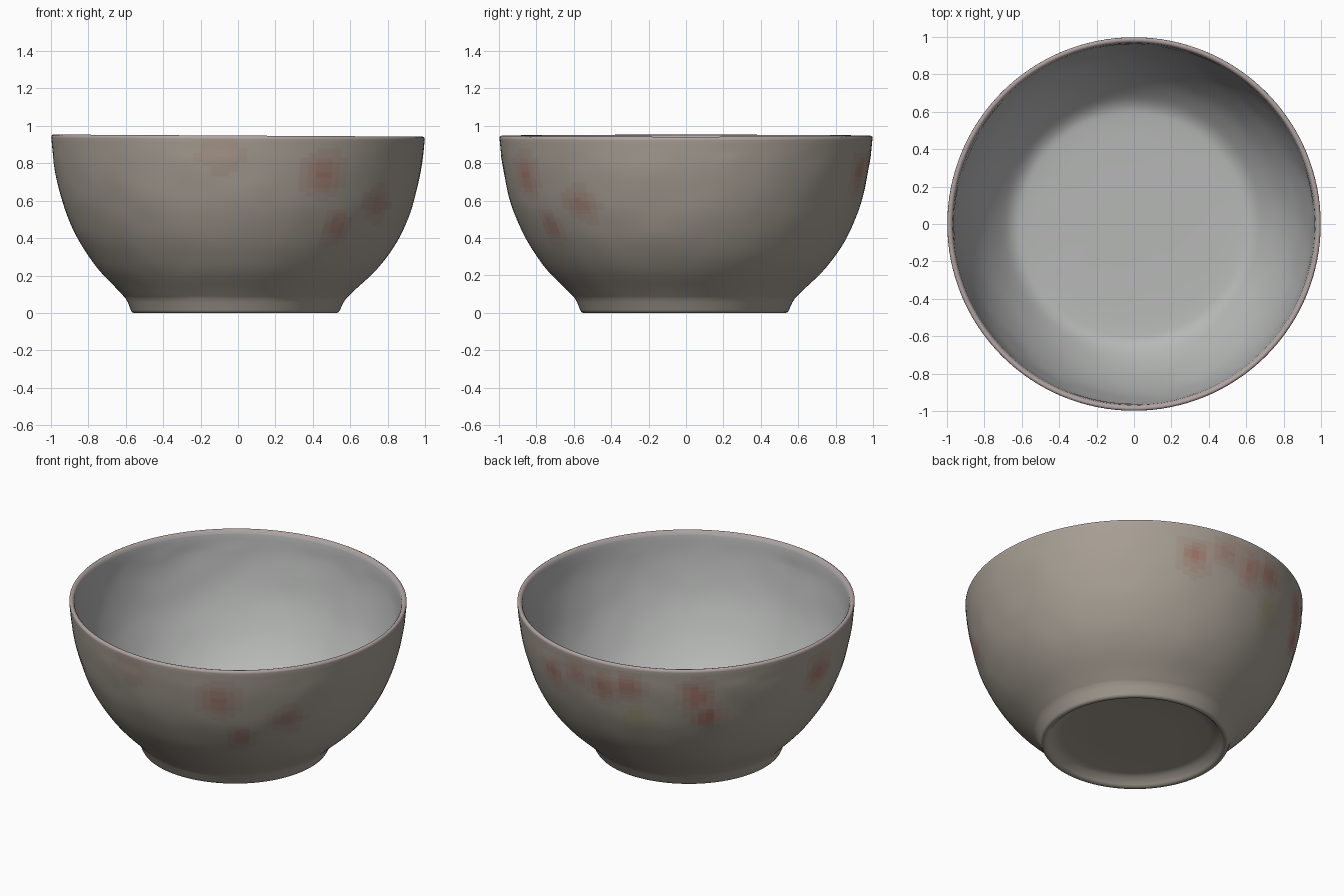
import bpy, bmesh, math
from mathutils import Vector, noise

if "Cube" in bpy.data.objects:
    bpy.data.objects.remove(bpy.data.objects["Cube"])

SEG = 128


def smooth_curve(points, steps):
    """Catmull-Rom curve through (radius, height) points."""
    p = [Vector(q) for q in points]
    p = [2 * p[0] - p[1]] + p + [2 * p[-1] - p[-2]]
    out = []
    for i in range(1, len(p) - 2):
        a, b, c, d = p[i - 1:i + 3]
        for s in range(steps):
            t = s / steps
            out.append(0.5 * (2 * b + (c - a) * t + (2 * a - 5 * b + 4 * c - d) * t ** 2
                              + (3 * b - a - 3 * c + d) * t ** 3))
    return out + [p[-2]]


def material(name, rgb):
    m = bpy.data.materials.new(name)
    m.diffuse_color = (*rgb, 1)
    m.use_nodes = True
    m.node_tree.nodes["Principled BSDF"].inputs["Base Color"].default_value = m.diffuse_color
    return m


def mix(a, b, t):
    return tuple(x + (y - x) * t for x, y in zip(a, b))


# Glaze colours: outside, inside, rim, then stepped tints of the painted flowers
outer = (0.38, 0.34, 0.29)
red, olive = (0.36, 0.16, 0.12), (0.33, 0.30, 0.14)
STEPS = 5
mats = [material("outer_glaze", outer), material("inner_glaze", (0.47, 0.48, 0.47)),
        material("rim_glaze", (0.44, 0.37, 0.36))]
for name, col in (("red_flower", red), ("olive_leaf", olive)):
    mats += [material(f"{name}_{k}", mix(outer, col, k / STEPS)) for k in range(1, STEPS + 1)]

# Flower patches: azimuth in degrees, height, size, strength, tint index
patches = [(-62, .74, .10, .8, 0), (-54, .46, .07, .7, 0), (-37, .58, .09, .6, 0),
           (72, .74, .09, .8, 0), (84, .82, .08, .7, 0), (95, .78, .09, .8, 0),
           (105, .80, .08, .8, 0), (128, .76, .09, .9, 0), (133, .62, .07, 1.0, 0),
           (178, .75, .10, .8, 0), (-95, .84, .12, .25, 0), (107, .60, .08, .7, 1)]


def paint(co):
    """Material index for a point on the outside wall."""
    az = math.atan2(co.y, co.x)
    best, idx = 0, 0
    for deg, z, size, strength, tint in patches:
        da = (az - math.radians(deg) + math.pi) % (2 * math.pi) - math.pi
        d = math.hypot(da * 0.95, co.z - z) / size
        d += 0.35 * noise.noise(co * 9)
        level = round(STEPS * strength * math.exp(-d * d))
        if level > best:
            best, idx = level, 2 + tint * STEPS + level
    return idx


# Cross-section: foot recess, foot ring, outside wall, rim, inside wall, floor
foot = [Vector(q) for q in [(0, .055), (.25, .055), (.44, .053), (.49, .045), (.515, .012),
                            (.525, .003), (.54, .0), (.552, .004), (.558, .015), (.575, .055)]]
wall = smooth_curve([(.59, .08), (.635, .125), (.745, .235), (.835, .36), (.90, .49),
                     (.945, .62), (.98, .78), (.997, .93)], 6)
rim = [Vector(q) for q in [(.996, .942), (.987, .947), (.976, .945), (.968, .935)]]
inside = smooth_curve([(.965, .92), (.95, .78), (.915, .62), (.865, .48), (.79, .34),
                       (.71, .235), (.64, .175), (.56, .158), (.40, .152), (.20, .15), (0, .15)], 5)
profile = foot + wall + rim + inside
wall_end = len(foot) + len(wall) - 1
rim_end = wall_end + len(rim)

# Revolve the cross-section with a slight hand-made wobble
bm = bmesh.new()
rows = []
for i, (r, z) in enumerate(profile):
    row = []
    for j in range(1 if r < 1e-6 else SEG):
        a = 2 * math.pi * j / SEG
        co = Vector((r * math.cos(a), r * math.sin(a), z))
        if len(foot) < i < wall_end - 3 or rim_end + 3 < i < len(profile) - 6:
            co *= 1 + 0.005 * noise.noise(co * 6)
        low = max(0, 1 - z / 0.3)
        co.x -= 0.015 * low
        co.y -= 0.008 * low
        co.z -= 0.006 * co.x * z
        row.append(bm.verts.new(co))
    rows.append(row)

for i in range(len(rows) - 1):
    lo, hi = rows[i], rows[i + 1]
    for j in range(SEG):
        k = (j + 1) % SEG
        if len(lo) == 1:
            f = bm.faces.new((lo[0], hi[k], hi[j]))
        elif len(hi) == 1:
            f = bm.faces.new((lo[j], lo[k], hi[0]))
        else:
            f = bm.faces.new((lo[j], lo[k], hi[k], hi[j]))
        f.smooth = True
        if i >= rim_end:
            f.material_index = 1
        elif i >= wall_end:
            f.material_index = 2
        elif i >= len(foot):
            f.material_index = paint(f.calc_center_median())
bmesh.ops.recalc_face_normals(bm, faces=bm.faces[:])

mesh = bpy.data.meshes.new("bowl")
bm.to_mesh(mesh)
bm.free()
for m in mats:
    mesh.materials.append(m)
bowl = bpy.data.objects.new("bowl", mesh)
bpy.context.collection.objects.link(bowl)
